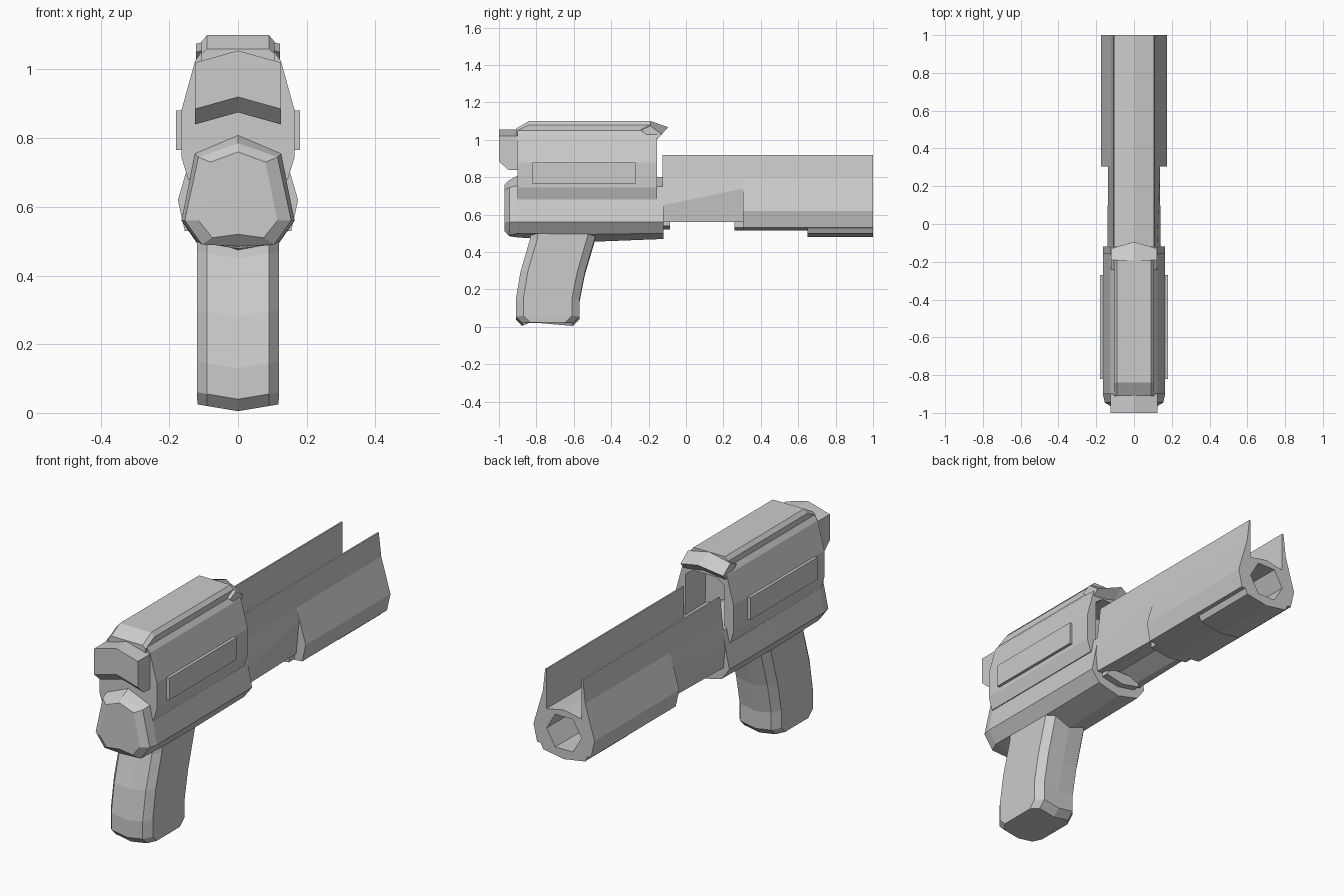
import bpy, bmesh

if "Cube" in bpy.data.objects:
    bpy.data.objects.remove(bpy.data.objects["Cube"])


def loft(name, rings):
    """Skin a list of equal-length closed rings and cap both ends."""
    bm = bmesh.new()
    vs = [[bm.verts.new(p) for p in r] for r in rings]
    n = len(vs[0])
    for a, b in zip(vs, vs[1:]):
        for i in range(n):
            j = (i + 1) % n
            bm.faces.new((a[i], a[j], b[j], b[i]))
    bm.faces.new(vs[0])
    bm.faces.new(vs[-1][::-1])
    bmesh.ops.recalc_face_normals(bm, faces=bm.faces)
    me = bpy.data.meshes.new(name)
    bm.to_mesh(me)
    bm.free()
    ob = bpy.data.objects.new(name, me)
    bpy.context.collection.objects.link(ob)
    return ob


def section(y, half):
    """Mirror a half outline (x, z), listed top to bottom, at depth y."""
    left = [(-x, z) for x, z in reversed(half) if x > 0]
    return [(x, y, z) for x, z in list(half) + left]


def prism(name, half, y0, y1):
    return loft(name, [section(y0, half), section(y1, half)])


def chevron(name, side, centre, w):
    """Side outline (y, z) at x = +-w, centre outline at x = 0."""
    return loft(name, [[(x, y, z) for y, z in prof]
                       for x, prof in ((-w, side), (0, centre), (w, side))])


def cut(ob, cutter):
    cutter.hide_render = True
    cutter.hide_viewport = True
    m = ob.modifiers.new("cut", 'BOOLEAN')
    m.operation = 'DIFFERENCE'
    m.solver = 'EXACT'
    m.object = cutter


# Lower body: hexagonal tube with a stepped front cap
body = [(0, .81), (.125, .755), (.165, .56), (.12, .495), (0, .455)]
mid = [(0, .808), (.125, .755), (.165, .56), (.12, .50), (0, .478)]
rim = [(0, .785), (.115, .745), (.155, .56), (.105, .49), (0, .485)]
cap = [(0, .76), (.08, .73), (.115, .56), (.075, .51), (0, .52)]
end = [(0, .80), (.125, .75), (.165, .56), (.12, .50), (0, .47)]
loft("lower_body", [section(-.97, cap), section(-.945, rim), section(-.90, mid),
                    section(-.50, body), section(-.12, end)])

# Upper housing, hollowed at the barrel end
housing = prism("upper_housing", [(.107, 1.05), (.125, 1.025), (.165, .88),
                                  (.165, .745), (.145, .68)], -.90, -.155)
cut(housing, prism("housing_cutter", [(.07, 1.0), (.11, .97), (.115, .70)], -.32, -.1))

# Raised top rib with a sloped front
loft("top_rib", [section(-.91, [(.09, 1.06), (.107, 1.045), (.107, 1.02)]),
                 section(-.84, [(.09, 1.10), (.107, 1.08), (.107, 1.03)]),
                 section(-.19, [(.09, 1.10), (.107, 1.08), (.107, 1.03)])])

# Beak over the barrel opening
chevron("rear_beak", [(-.24, 1.05), (-.19, 1.075), (-.13, 1.03), (-.165, .99)],
        [(-.24, 1.09), (-.19, 1.10), (-.095, 1.068), (-.15, 1.02)], .122)

# Hood on the front of the housing
hood = [(-.89, 1.02), (-1, 1.02), (-1, .885), (-.95, .84), (-.89, .84)]
chevron("front_hood", hood, [(y, z + .035) for y, z in hood], .125)

# Side panels
for s, tag in ((-1, "left"), (1, "right")):
    loft("side_panel_" + tag, [[(s * x, -.82, .765), (s * x, -.27, .765),
                                (s * x, -.27, .88), (s * x, -.82, .88)]
                               for x in (.15, .18)])

# Grip: chamfered rings sweeping down, each dipping at the centre
def grip_ring(z, f, b, w=.12):
    half = [(0, f), (.09, f), (w, f + .04), (w, b - .04), (.09, b), (0, b)]
    pts = half + [(-x, y) for x, y in reversed(half) if x > 0]
    return [(x, y, z - .02 * (1 - abs(x) / .12)) for x, y in pts]


loft("grip", [grip_ring(z, f, b, w) for z, f, b, w in (
    (.51, -.83, -.48, .12), (.47, -.835, -.49, .12), (.30, -.885, -.54, .12),
    (.15, -.91, -.57, .12), (.06, -.91, -.57, .12), (.025, -.875, -.605, .118))])

# Barrel: twin rails above an open channel, slimmer at the back
top = [(0, .735), (.10, .715), (.10, .92), (.108, .92), (.122, .80)]
slim_a = top + [(.14, .65), (.13, .56), (.09, .56), (0, .60)]
slim_b = top + [(.138, .74), (.12, .56), (.09, .56), (0, .60)]
loft("barrel_rear", [section(-.125, slim_a), section(.31, slim_b)])
barrel = prism("barrel_front", top + [(.175, .62), (.155, .53), (.10, .525), (0, .515)],
               .305, 1.0)

# Underside plate and muzzle block
plate = prism("under_plate", [(.11, .56), (.11, .53), (0, .515)], .26, .66)
muzzle = prism("muzzle_block", [(.14, .54), (.12, .50), (.0, .48)], .65, 1.0)
prism("rear_tab", [(.10, .58), (.10, .54), (0, .52)], -.13, -.085)

# Six-sided bore
bore = prism("bore_cutter", [(.05, .70), (.10, .615), (.05, .53)], .40, 1.1)
for ob in (barrel, muzzle, plate):
    cut(ob, bore)
